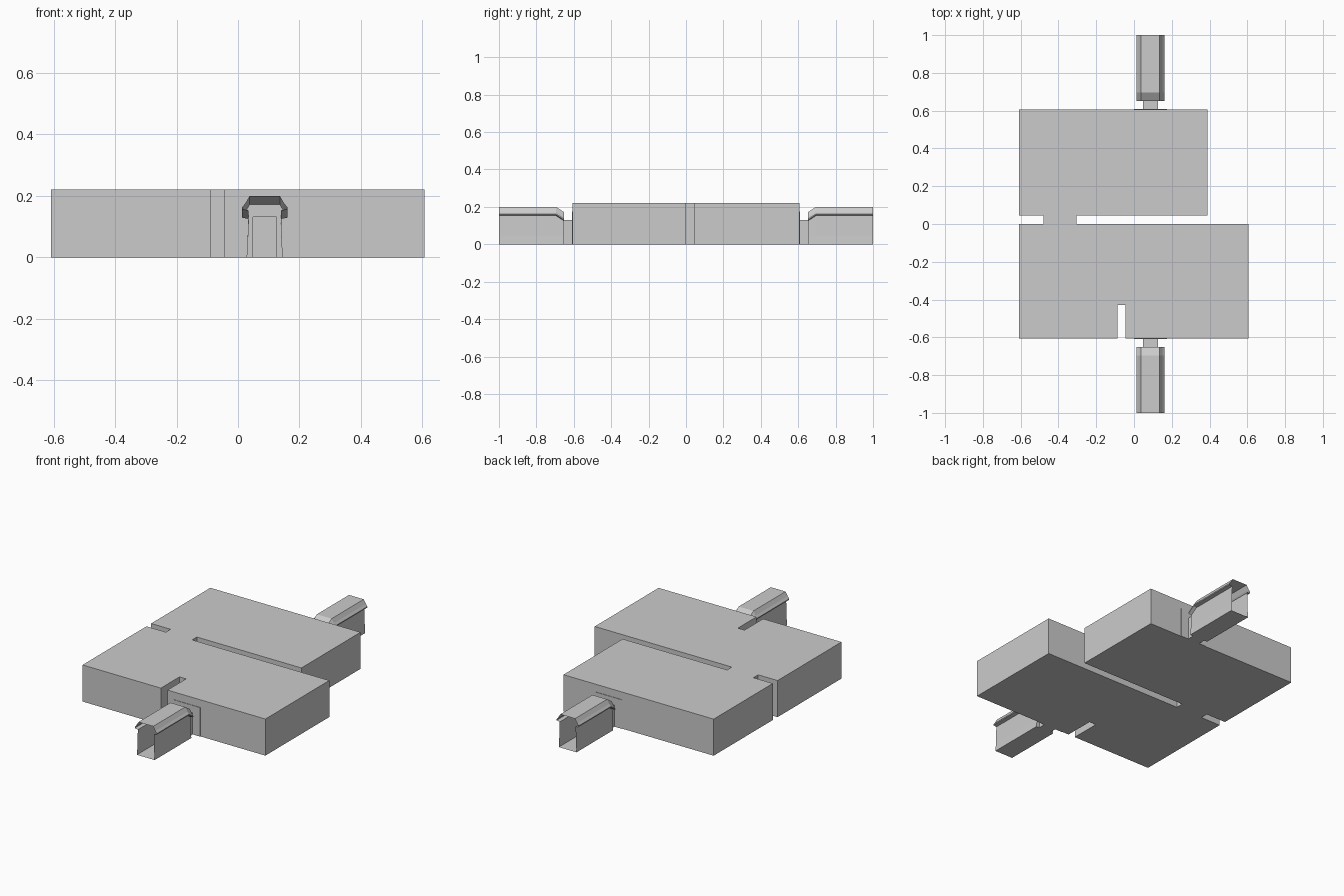
import bpy, bmesh

if "Cube" in bpy.data.objects:
    bpy.data.objects.remove(bpy.data.objects["Cube"])

CX = 0.087      # centre line of both tunnels
END = 0.607     # front and back faces of the blocks


def finish(name, bm):
    bmesh.ops.recalc_face_normals(bm, faces=bm.faces[:])
    me = bpy.data.meshes.new(name)
    bm.to_mesh(me)
    bm.free()
    ob = bpy.data.objects.new(name, me)
    bpy.context.collection.objects.link(ob)
    return ob


def extrude_outline(name, outline, height):
    bm = bmesh.new()
    face = bm.faces.new([bm.verts.new((x, y, 0)) for x, y in outline])
    ext = bmesh.ops.extrude_face_region(bm, geom=[face], use_keep_orig=True)
    top = [g for g in ext["geom"] if isinstance(g, bmesh.types.BMVert)]
    bmesh.ops.translate(bm, verts=top, vec=(0, 0, height))
    return finish(name, bm)


# three rooms joined by two narrow passages, as one plan outline
plan = [(-0.609, -END), (-0.088, -END), (-0.088, -0.43), (-0.044, -0.43),
        (-0.044, -END), (0.607, -END), (0.607, 0), (-0.305, 0),
        (-0.305, 0.045), (0.39, 0.045), (0.39, END), (-0.609, END),
        (-0.609, 0.045), (-0.48, 0.045), (-0.48, 0), (-0.609, 0),]
extrude_outline("room_blocks", plan, 0.22)

# half section of the tunnel: wall, side ledge, sloped shoulder, roof
HALF = [(0.059, 0), (0.056, 0.047), (0.053, 0.153), (0.0735, 0.157),
        (0.0735, 0.163), (0.063, 0.176), (0.049, 0.2)]
NECK = [(0.039, 0), (0.039, 0.131)]


def section(bm, half, y, drop=0):
    full = half + [(-x, z) for x, z in reversed(half)]
    return [bm.verts.new((CX + x, y, z - (drop if z > 0.1 else 0)))
            for x, z in full]


def bridge(bm, a, b):
    n = len(a)
    for i in range(n):
        j = (i + 1) % n
        bm.faces.new((a[i], a[j], b[j], b[i]))


def tunnel(name, side):
    bm = bmesh.new()
    # open outer end, straight run, then a roof that dips towards the rooms
    outer = section(bm, HALF, side * 1.0)
    bend = section(bm, HALF, side * 0.695)
    inner = section(bm, HALF, side * 0.652, 0.028)
    bridge(bm, outer, bend)
    bridge(bm, bend, inner)
    # narrow neck and the end wall around it
    neck_a = section(bm, NECK, side * 0.652)
    neck_b = section(bm, NECK, side * END)
    bm.faces.new(inner + neck_a[::-1])
    bridge(bm, neck_a, neck_b)
    finish(name, bm)


def door_panel(name, side):
    bm = bmesh.new()
    half = [(0.087, 0), (0.087, 0.174)]
    a = section(bm, half, side * END)
    b = section(bm, half, side * (END + 0.003))
    bridge(bm, a, b)
    bm.faces.new(b)
    finish(name, bm)


for label, side in (("front", -1), ("back", 1)):
    tunnel(label + "_tunnel", side)
    door_panel(label + "_door_panel", side)
